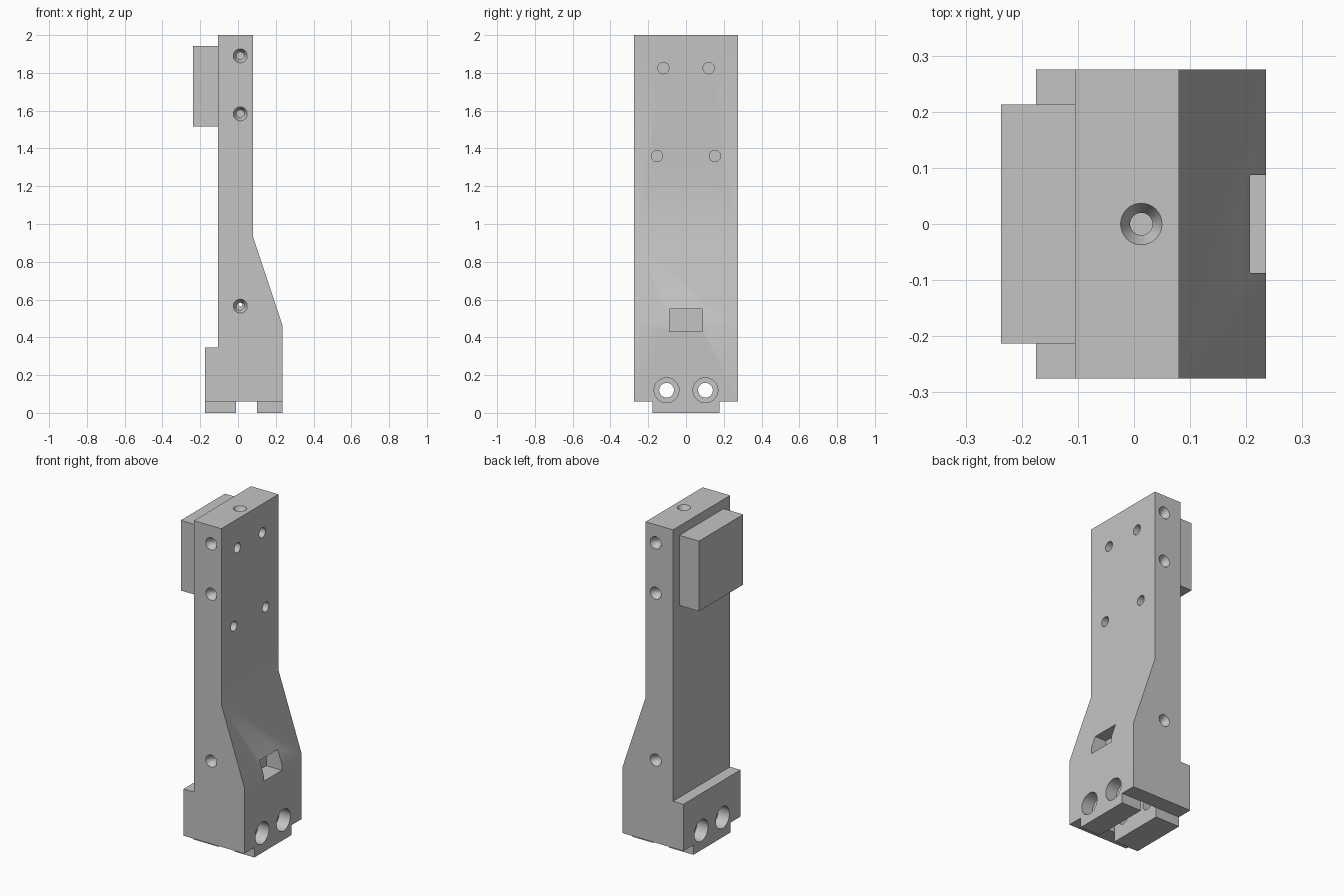
import bpy, bmesh
from math import pi
from mathutils import Vector

cube = bpy.data.objects.get("Cube")
if cube:
    bpy.data.objects.remove(cube, do_unlink=True)

grey = bpy.data.materials.new("light grey")
grey.use_nodes = True
colour = (0.55, 0.55, 0.55, 1)
grey.diffuse_color = colour
grey.node_tree.nodes["Principled BSDF"].inputs["Base Color"].default_value = colour


def make(name, bm):
    bmesh.ops.recalc_face_normals(bm, faces=bm.faces)
    mesh = bpy.data.meshes.new(name)
    bm.to_mesh(mesh)
    bm.free()
    mesh.materials.append(grey)
    ob = bpy.data.objects.new(name, mesh)
    bpy.context.collection.objects.link(ob)
    return ob


def box(name, x, y, z):
    bm = bmesh.new()
    bmesh.ops.create_cube(bm, size=1)
    for v in bm.verts:
        v.co = [(b[0] + b[1]) / 2 + c * (b[1] - b[0]) for b, c in zip((x, y, z), v.co)]
    return make(name, bm)


def lathe(name, origin, inward, profile, sides=32):
    """Revolved cutter: profile is (radius, depth) measured inward from the surface."""
    bm = bmesh.new()
    rot = Vector(inward).to_track_quat('Z', 'Y')
    rings = []
    for r, d in profile:
        ring = bmesh.ops.create_circle(bm, segments=sides, radius=r)["verts"]
        for v in ring:
            v.co = Vector(origin) + rot @ Vector((v.co.x, v.co.y, d))
        rings.append(ring)
    for a, b in zip(rings, rings[1:]):
        for i in range(sides):
            j = (i + 1) % sides
            bm.faces.new((a[i], a[j], b[j], b[i]))
    bm.faces.new(rings[0])
    bm.faces.new(rings[-1])
    return make(name, bm)


def cut(target, cutters):
    bpy.context.view_layer.objects.active = target
    for c in cutters:
        c.hide_render = True
        mod = target.modifiers.new("cut", 'BOOLEAN')
        mod.operation = 'DIFFERENCE'
        mod.solver = 'EXACT'
        mod.object = c
        bpy.ops.object.modifier_apply(modifier=mod.name)


# Main body: side profile extruded across the width
outline = [(-.175, .06), (.235, .06), (.235, .465), (.08, .93), (.08, 2),
           (-.105, 2), (-.105, .345), (-.175, .345)]
bm = bmesh.new()
face = bm.faces.new([bm.verts.new((x, -.275, z)) for x, z in outline])
new = bmesh.ops.extrude_face_region(bm, geom=[face])["geom"]
bmesh.ops.translate(bm, vec=(0, .55, 0), verts=[v for v in new if isinstance(v, bmesh.types.BMVert)])
body = make("body", bm)

# Raised block and the two feet
block = box("side_block", (-.237, -.105), (-.213, .213), (1.515, 1.943))
feet = [box("right_foot", (-.175, -.01), (-.178, .178), (0, .06)),
        box("left_foot", (.1, .235), (-.178, .178), (0, .06))]

# Countersunk holes on the front, back and top
sink = [(.037, -.01), (.037, 0), (.02, .035), (.02, .12)]
cutters = [lathe("top_hole", (.013, 0, 2), (0, 0, -1), sink)]
for side in (-1, 1):
    for z in (1.89, 1.583, .565):
        cutters.append(lathe("edge_hole", (.012, side * .275, z), (0, -side, 0), sink))
cutters.append(lathe("cross_hole", (.012, -.3, .573), (0, 1, 0), [(.011, 0), (.011, .6)], 16))

# Blind holes on the wide face
for y, z in ((.12, 1.825), (.153, 1.36)):
    for side in (-1, 1):
        cutters.append(lathe("face_hole", (.08, side * y, z), (-1, 0, 0), [(.03, -.02), (.03, .08)]))

# Window pocket and the slot between the feet
cutters.append(box("window_pocket", (.13, .3), (-.087, .087), (.43, .55)))
cutters.append(box("foot_slot", (-.01, .1), (-.178, .178), (.03, .25)))

# Bolt holes through the base, counterbored from both sides
bolts = []
for y in (-.103, .103):
    bolts.append(lathe("bolt_hole", (.3, y, .12), (-1, 0, 0),
                       [(.066, 0), (.066, .14), (.039, .14), (.039, .4), (.066, .4), (.066, .55)]))

cut(body, cutters + bolts)
for foot in feet:
    cut(foot, bolts)
for c in cutters + bolts:
    bpy.data.objects.remove(c, do_unlink=True)

# Smooth hole walls with sharp edges
for ob in [body, block] + feet:
    bpy.ops.object.select_all(action='DESELECT')
    ob.select_set(True)
    bpy.context.view_layer.objects.active = ob
    bpy.ops.object.shade_smooth_by_angle(angle=pi / 9)
body.select_set(True)
